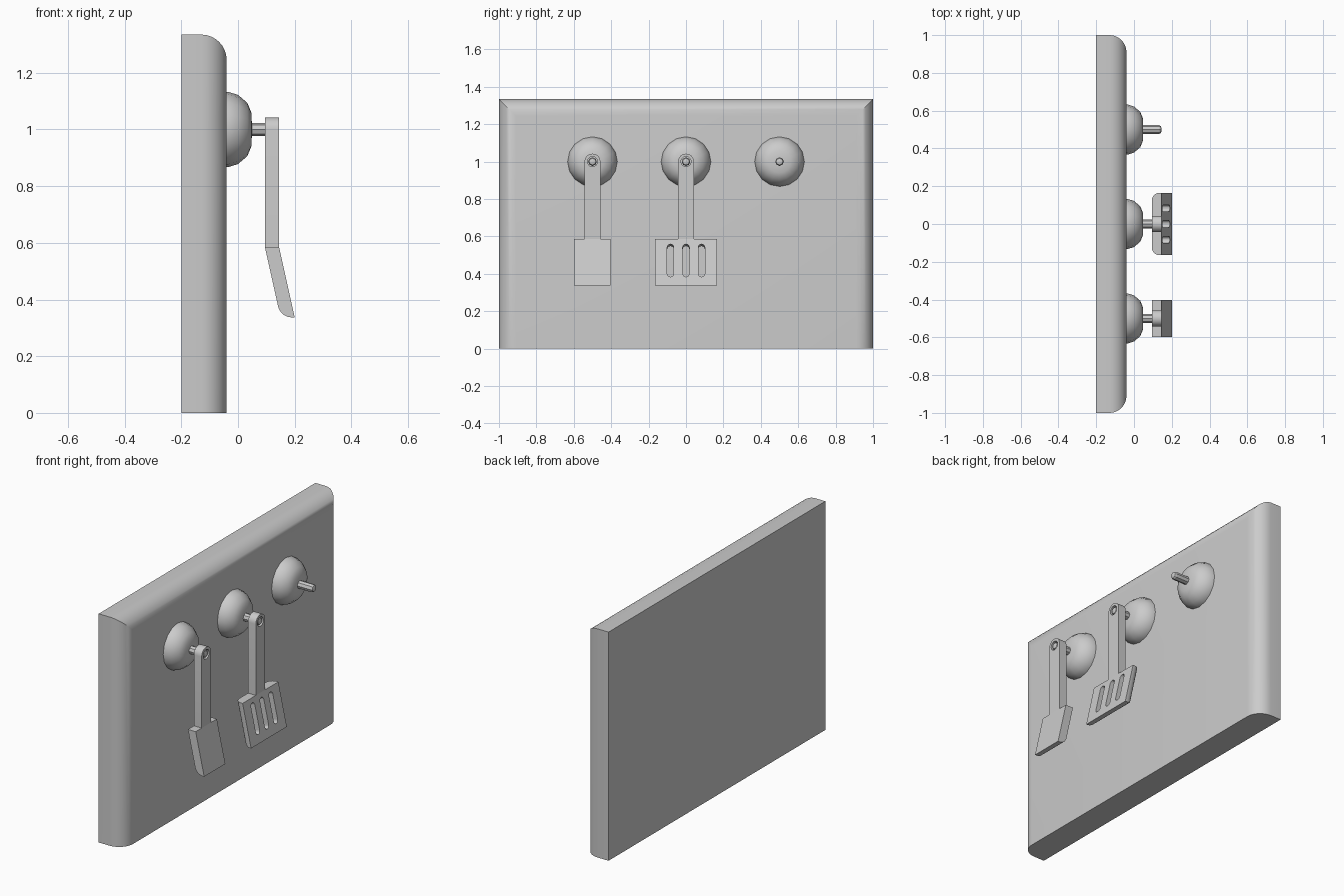
import bpy, bmesh
from math import sin, cos, pi, radians, atan2
from mathutils import Matrix, Vector

cube = bpy.data.objects.get("Cube")
if cube:
    bpy.data.objects.remove(cube, do_unlink=True)

grey = bpy.data.materials.new("plain grey")
grey.use_nodes = True
grey.diffuse_color = (0.6, 0.6, 0.6, 1)
grey.node_tree.nodes["Principled BSDF"].inputs["Base Color"].default_value = (0.6, 0.6, 0.6, 1)


def finish(name, bm, smooth=35):
    bmesh.ops.recalc_face_normals(bm, faces=bm.faces)
    mesh = bpy.data.meshes.new(name)
    bm.to_mesh(mesh)
    bm.free()
    mesh.materials.append(grey)
    obj = bpy.data.objects.new(name, mesh)
    bpy.context.collection.objects.link(obj)
    if smooth:
        bpy.ops.object.select_all(action='DESELECT')
        obj.select_set(True)
        bpy.context.view_layer.objects.active = obj
        bpy.ops.object.shade_smooth_by_angle(angle=radians(smooth))
    return obj


def prism(points, sweep):
    """Closed outline swept along a vector."""
    bm = bmesh.new()
    face = bm.faces.new([bm.verts.new(p) for p in points])
    out = bmesh.ops.extrude_face_region(bm, geom=[face])
    moved = [v for v in out["geom"] if isinstance(v, bmesh.types.BMVert)]
    bmesh.ops.translate(bm, vec=sweep, verts=moved)
    return bm


def arc(r, start, end, n):
    return [(r * cos(start + (end - start) * i / n), r * sin(start + (end - start) * i / n))
            for i in range(n + 1)]


def cut(obj, cutter):
    mod = obj.modifiers.new("cut", 'BOOLEAN')
    mod.operation = 'DIFFERENCE'
    mod.solver = 'EXACT'
    mod.object = cutter
    bpy.context.view_layer.objects.active = obj
    bpy.ops.object.modifier_apply(modifier=mod.name)
    bpy.data.objects.remove(cutter, do_unlink=True)


def bevel(bm, rule, offset, segments):
    edges = [e for e in bm.edges if rule(e)]
    bmesh.ops.bevel(bm, geom=edges, offset=offset, offset_type='OFFSET',
                    segments=segments, profile=0.5, affect='EDGES')


# Wall board: front edges rounded on the top and both sides
BACK, FRONT, TOP = -0.2, -0.04, 1.335
bm = prism([(BACK, -1, 0), (FRONT, -1, 0), (FRONT, 1, 0), (BACK, 1, 0)], (0, 0, TOP))
bevel(bm, lambda e: all(v.co.x > -0.1 for v in e.verts) and any(v.co.z > 1 for v in e.verts), 0.09, 8)
finish("wall_board", bm)


def lathe(name, profile, y, z, sides, smooth):
    """Rings of (x, radius) around a horizontal axis, capped at both ends."""
    bm = bmesh.new()
    rings = [[bm.verts.new((x, y + r * cos(2 * pi * i / sides), z + r * sin(2 * pi * i / sides)))
              for i in range(sides)] for x, r in profile]
    for a, b in zip(rings, rings[1:]):
        for i in range(sides):
            j = (i + 1) % sides
            bm.faces.new((a[i], a[j], b[j], b[i]))
    bm.faces.new(rings[0])
    bm.faces.new(rings[-1])
    finish(name, bm, smooth)


# Hooks: a dome with a peg
HOOK_Z = 1.0
for label, y in (("right", -0.5), ("middle", 0), ("left", 0.5)):
    lathe(label + "_hook_dome", [(-0.05, 0.133), (-0.035, 0.133), (0, 0.122), (0.033, 0.094),
                                 (0.047, 0.06), (0.049, 0.02)], y, HOOK_Z, 16, 30)
    lathe(label + "_hook_peg", [(0.03, 0.023), (0.134, 0.023), (0.142, 0.018), (0.145, 0.01)],
          y, HOOK_Z, 8, 30)

# Hanging tools
HANDLE_X, THICK, BEND_Z, TIP_Z, LEAN = 0.095, 0.05, 0.585, 0.337, 0.055
TILT = atan2(LEAN, BEND_Z - TIP_Z)


def handle(name, y):
    half = 0.0425
    outline = [(half, BEND_Z - HOOK_Z)] + arc(half, 0, pi, 12) + [(-half, BEND_Z - HOOK_Z)]
    obj = finish(name, prism([(HANDLE_X, y + a, HOOK_Z + b) for a, b in outline], (THICK, 0, 0)))
    hole = [(HANDLE_X - 0.02, y + a, HOOK_Z + b) for a, b in arc(0.027, 0, 2 * pi, 16)[:-1]]
    cut(obj, finish("hole_cutter", prism(hole, (0.1, 0, 0)), 0))


def blade(name, y, half, round_sides):
    x = HANDLE_X
    outline = [(x, BEND_Z), (x + THICK, BEND_Z), (x + THICK + LEAN, TIP_Z), (x + LEAN, TIP_Z)]
    bm = prism([(a, y - half, b) for a, b in outline], (0, 2 * half, 0))

    def back_edge(e):
        a, b = (v.co for v in e.verts)
        on_back = all(c.x < x + 0.01 or (c.z < 0.4 and c.x < x + LEAN + 0.01) for c in (a, b))
        bottom = a.z < 0.4 and b.z < 0.4
        side = abs(a.z - b.z) > 0.1
        return on_back and (bottom or (side and round_sides))
    bevel(bm, back_edge, 0.038, 5)
    return finish(name, bm)


handle("turner_handle", -0.5)
blade("turner_blade", -0.5, 0.0975, False)
handle("slotted_turner_handle", 0)
slotted = blade("slotted_turner_blade", 0, 0.165, True)

# Three rounded slots through the wide blade
for y in (-0.083, 0, 0.083):
    r, reach = 0.0175, 0.072
    stadium = [(a, b + reach) for a, b in arc(r, 0, pi, 8)] + [(a, b - reach) for a, b in arc(r, pi, 2 * pi, 8)]
    bm = prism([(-0.1, a, b) for a, b in stadium], (0.2, 0, 0))
    centre = Vector((HANDLE_X + THICK + LEAN / 2, y, 0.472))
    bm.transform(Matrix.Translation(centre) @ Matrix.Rotation(-TILT, 4, 'Y'))
    cut(slotted, finish("slot_cutter", bm, 0))
